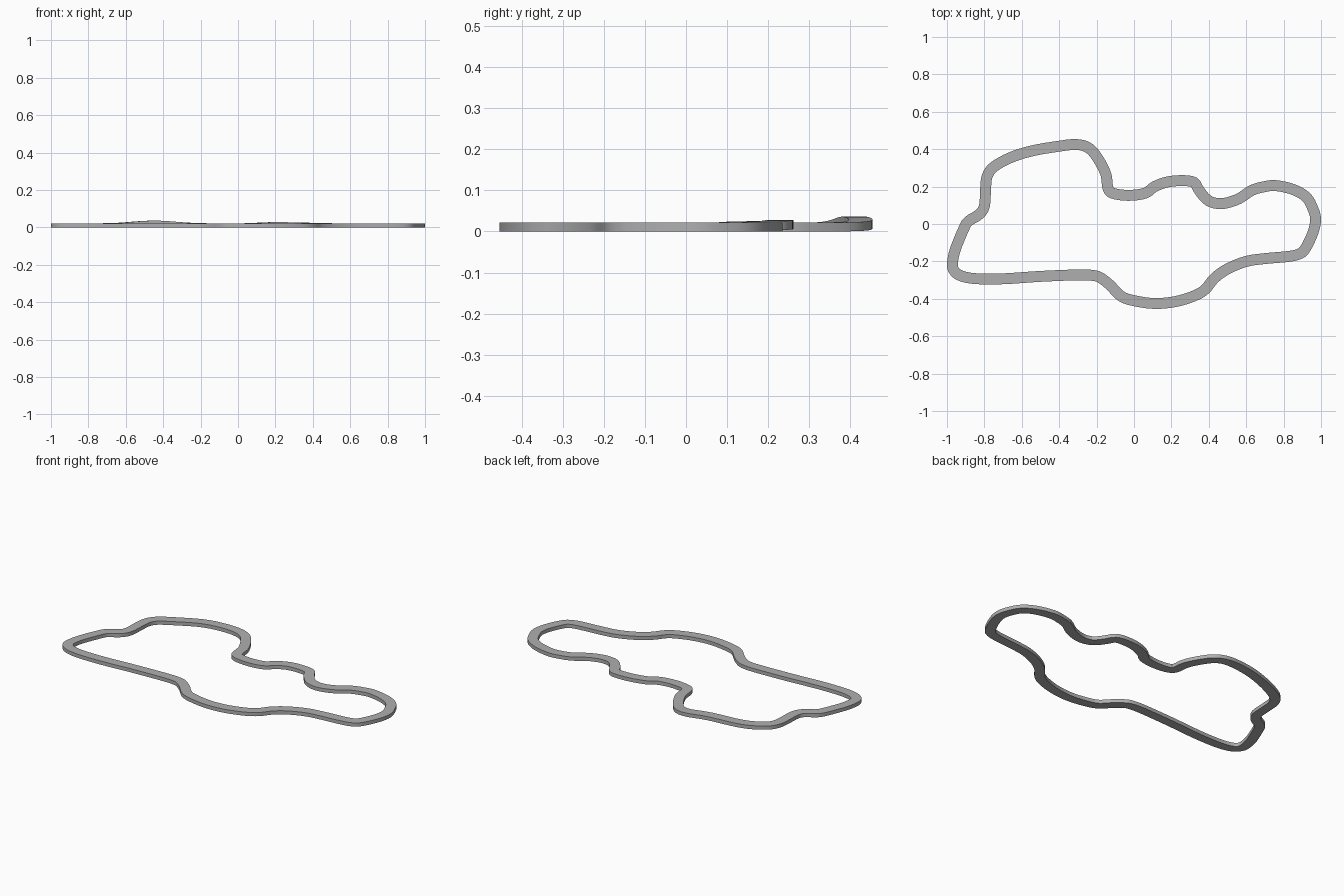
import bpy, bmesh, math
from mathutils import Vector

if "Cube" in bpy.data.objects:
    bpy.data.objects.remove(bpy.data.objects["Cube"])

# Centre line of the closed circuit, seen from above
PATH = [(-.97,-.20),(-.955,-.13),(-.91,-.02),(-.885,.02),(-.83,.055),(-.80,.10),(-.793,.20),
        (-.785,.26),(-.75,.31),(-.66,.36),(-.55,.395),(-.42,.418),(-.31,.43),(-.24,.41),
        (-.19,.35),(-.15,.27),(-.14,.20),(-.115,.17),(-.03,.158),(.06,.17),(.11,.205),
        (.18,.23),(.26,.237),(.32,.228),(.345,.19),(.38,.145),(.42,.12),(.48,.115),
        (.56,.14),(.63,.185),(.70,.205),(.76,.21),(.85,.19),(.92,.15),(.955,.09),(.971,.03),
        (.957,-.04),(.92,-.12),(.89,-.152),(.83,-.168),(.70,-.18),(.60,-.195),(.50,-.235),
        (.43,-.285),(.38,-.345),(.32,-.38),(.22,-.41),(.11,-.42),(0,-.405),(-.07,-.38),
        (-.13,-.32),(-.18,-.282),(-.22,-.27),(-.30,-.267),(-.50,-.275),(-.70,-.288),
        (-.85,-.287),(-.93,-.27),(-.965,-.24)]
HALF = 0.029
THICK = 0.022
SHIFT_Y = -0.005
STEPS = 4


def bump(x, lo, peak, hi):
    """Smooth hill from lo to hi with its top at peak."""
    if not lo < x < hi:
        return 0.0
    t = (x - lo) / (peak - lo) if x < peak else (hi - x) / (hi - peak)
    return 0.5 - 0.5 * math.cos(math.pi * t)


def lift(p):
    """How far the road rises off the ground on its two hills."""
    if p.y > 0.3:
        return 0.014 * bump(p.x, -.70, -.45, -.19)
    if p.y > 0.05:
        return 0.006 * bump(p.x, .04, .2, .5)
    return 0.0


def smooth_loop(pts):
    """Closed Catmull-Rom curve through the points."""
    pts, out = [Vector(p) for p in pts], []
    n = len(pts)
    for i in range(n):
        a, b, c, d = (pts[(i + k) % n] for k in (-1, 0, 1, 2))
        for s in range(STEPS):
            t = s / STEPS
            out.append(0.5 * (2*b + (c - a)*t + (2*a - 5*b + 4*c - d)*t*t
                              + (3*b - a - 3*c + d)*t**3))
    return out


# Track ribbon: rectangular section swept round the loop
line = smooth_loop(PATH)
n = len(line)
bm = bmesh.new()
rings = []
for i, p in enumerate(line):
    d = (line[(i + 1) % n] - line[i - 1]).normalized()
    side = Vector((-d.y, d.x)) * HALF
    base = lift(p)
    top = base + THICK
    l, r = p + side, p - side
    rings.append([bm.verts.new((v.x, v.y + SHIFT_Y, z))
                  for v, z in ((l, base), (l, top), (r, top), (r, base))])
for i in range(n):
    a, b = rings[i], rings[(i + 1) % n]
    for k in range(4):
        m = (k + 1) % 4
        bm.faces.new((a[k], a[m], b[m], b[k]))
bmesh.ops.recalc_face_normals(bm, faces=bm.faces)
mesh = bpy.data.meshes.new("race_track")
bm.to_mesh(mesh)
bm.free()
track = bpy.data.objects.new("race_track", mesh)
bpy.context.collection.objects.link(track)

# Dark grey tarmac
tarmac = bpy.data.materials.new("tarmac")
tarmac.diffuse_color = (0.43, 0.43, 0.43, 1)
tarmac.use_nodes = True
tarmac.node_tree.nodes["Principled BSDF"].inputs["Base Color"].default_value = tarmac.diffuse_color
mesh.materials.append(tarmac)

bpy.context.view_layer.objects.active = track
track.select_set(True)
bpy.ops.object.shade_smooth_by_angle(angle=math.radians(30))
